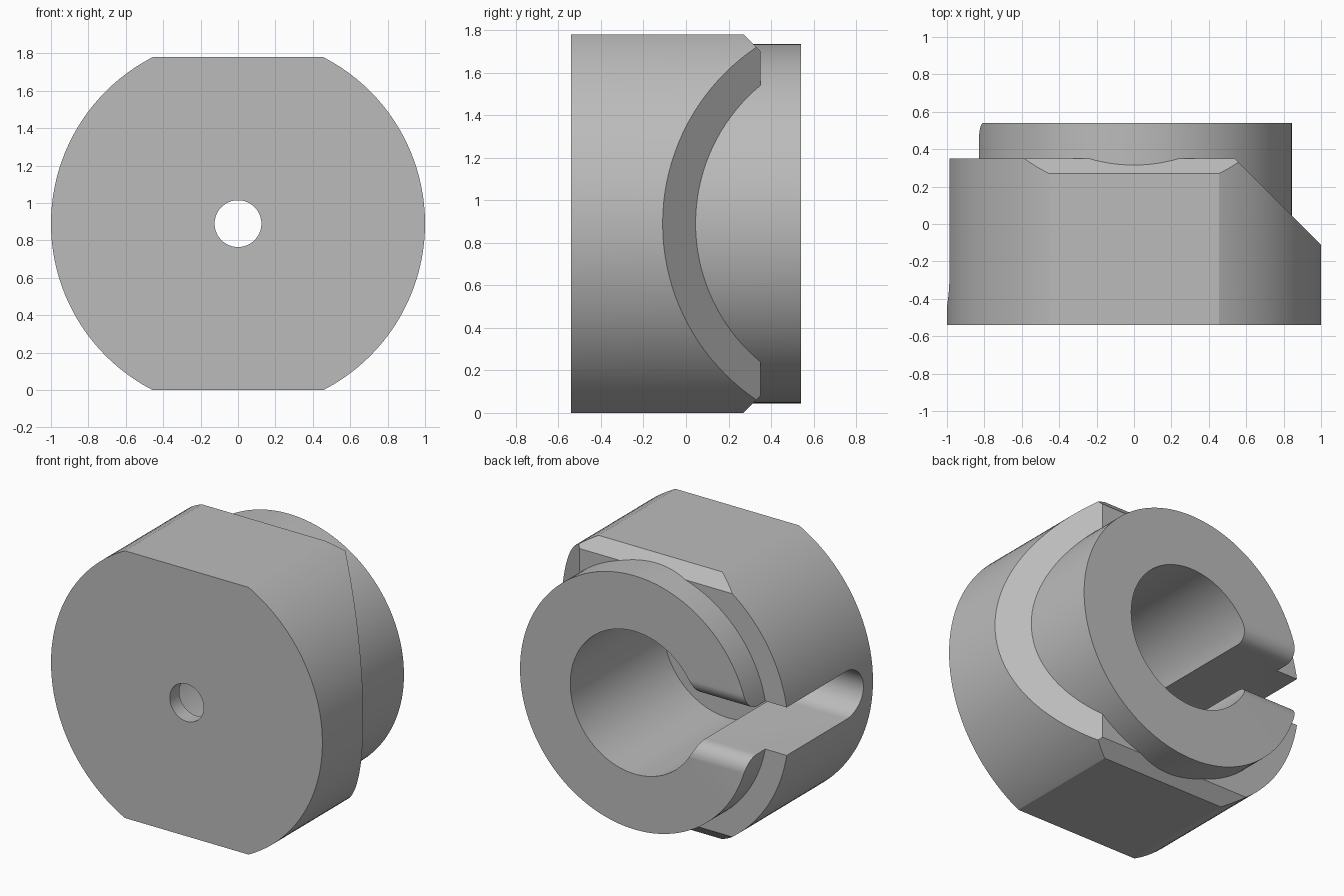
import bpy, bmesh, math
from mathutils import Vector

if "Cube" in bpy.data.objects:
    bpy.data.objects.remove(bpy.data.objects["Cube"], do_unlink=True)

MID = 0.89            # height of the turning axis
FRONT, SHOULDER, BACK = -0.54, 0.35, 0.54

grey = bpy.data.materials.new("machined grey")
grey.use_nodes = True
colour = (0.5, 0.5, 0.5, 1)
grey.diffuse_color = colour
grey.node_tree.nodes["Principled BSDF"].inputs["Base Color"].default_value = colour


def arc(cx, cy, r, start, end, n):
    steps = [math.radians(start + (end - start) * i / n) for i in range(n + 1)]
    return [(cx + r * math.cos(a), cy + r * math.sin(a)) for a in steps]


def prism(name, points, offset, cuts=()):
    """Extrude a closed outline by an offset, then trim it with planes."""
    bm = bmesh.new()
    face = bm.faces.new([bm.verts.new(p) for p in points])
    top = bmesh.ops.extrude_face_region(bm, geom=[face])["geom"]
    verts = [v for v in top if isinstance(v, bmesh.types.BMVert)]
    bmesh.ops.translate(bm, verts=verts, vec=offset)
    for point, normal in cuts:
        geom = bm.verts[:] + bm.edges[:] + bm.faces[:]
        cut = bmesh.ops.bisect_plane(bm, geom=geom, plane_co=point,
                                     plane_no=normal, clear_outer=True)["geom_cut"]
        edges = [e for e in cut if isinstance(e, bmesh.types.BMEdge)]
        bmesh.ops.holes_fill(bm, edges=edges)
    bmesh.ops.recalc_face_normals(bm, faces=bm.faces[:])
    mesh = bpy.data.meshes.new(name)
    bm.to_mesh(mesh)
    bm.free()
    mesh.materials.append(grey)
    obj = bpy.data.objects.new(name, mesh)
    bpy.context.collection.objects.link(obj)
    return obj


def cylinder(name, radius, y0, y1, cuts=(), n=128):
    ring = arc(0, MID, radius, 0, 360, n)[:-1]
    return prism(name, [(x, y0, z) for x, z in ring], Vector((0, y1 - y0, 0)), cuts)


def combine(body, tool, operation):
    mod = body.modifiers.new(tool.name, "BOOLEAN")
    mod.operation, mod.object, mod.solver = operation, tool, "EXACT"
    bpy.context.view_layer.objects.active = body
    bpy.ops.object.modifier_apply(modifier=mod.name)
    bpy.data.objects.remove(tool, do_unlink=True)


# Wide body: two flats, chamfered flat edges and one large slanted side
trims = [((0.89, 0, MID), (1, 1, 0))]
for s in (1, -1):
    trims.append(((0, 0, MID + s * MID), (0, 0, s)))
    trims.append(((0, 0.27, MID + s * MID), (0, 1, s)))
body = cylinder("holder_body", 1, FRONT, SHOULDER, trims)

# Round boss running through the body
combine(body, cylinder("boss", 0.845, -0.3, BACK), "UNION")

# Blind bore from the back and small hole through the front wall
combine(body, cylinder("bore", 0.475, -0.44, 0.7), "DIFFERENCE")
combine(body, cylinder("front_hole", 0.125, -0.7, 0, n=64), "DIFFERENCE")

# Side slot: round closed end, flared mouth at the back
half, flare, end = 0.16, 0.1, -0.28
upper = arc(BACK - flare, half + flare, flare, 270, 360, 12)
upper += [(0.7, half + flare)]
outline = arc(end, 0, half, 270, 90, 24) + upper
outline += [(y, -z) for y, z in reversed(upper)]
slot = prism("slot", [(-1.2, y, MID + z) for y, z in outline], Vector((1.1, 0, 0)))
combine(body, slot, "DIFFERENCE")

# Smooth round walls, crisp edges
for obj in bpy.context.selected_objects:
    obj.select_set(False)
body.select_set(True)
bpy.context.view_layer.objects.active = body
bpy.ops.object.shade_smooth_by_angle(angle=math.radians(25))
